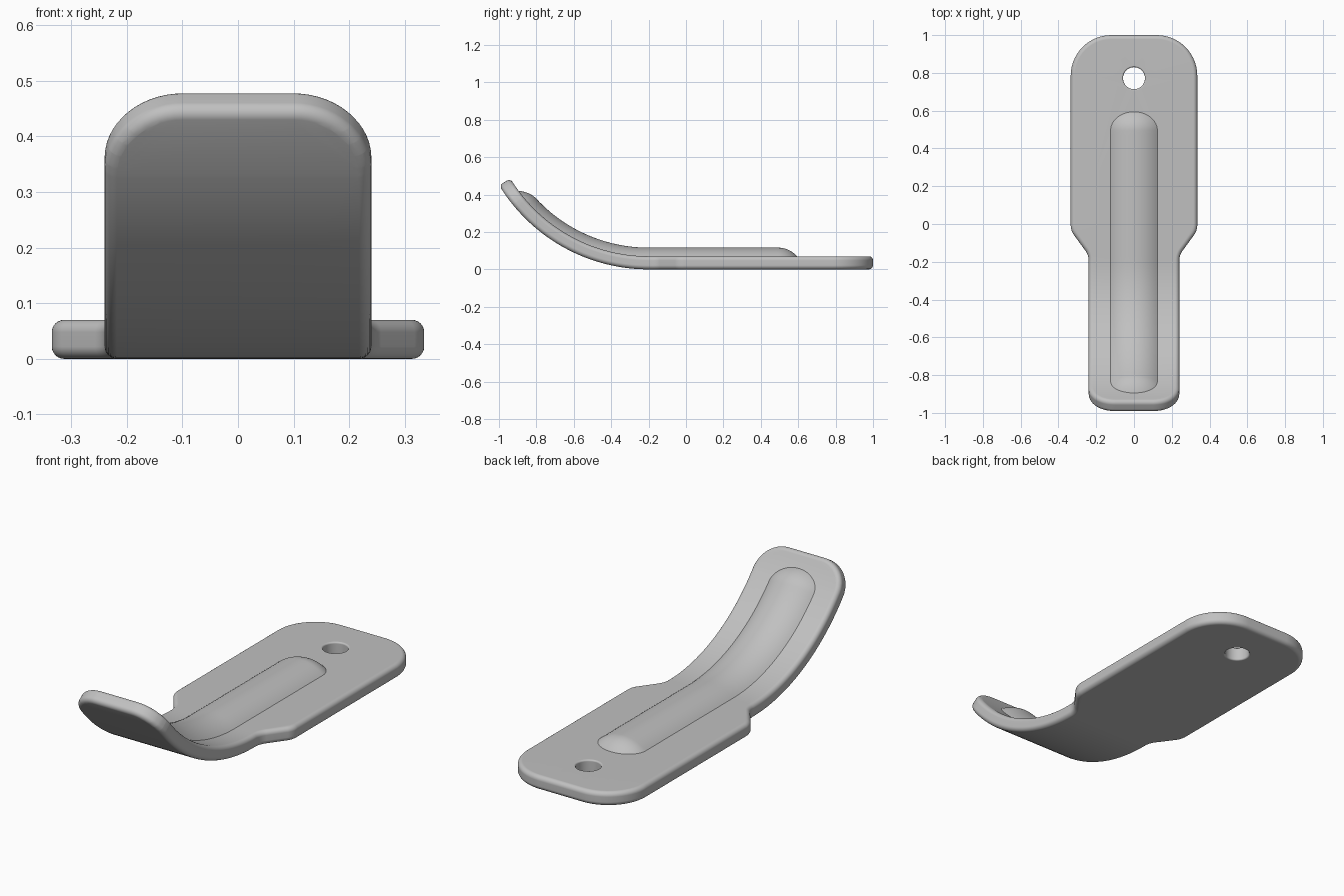
import bpy, bmesh, math
from mathutils import Vector

if "Cube" in bpy.data.objects:
    bpy.data.objects.remove(bpy.data.objects["Cube"], do_unlink=True)

THICK, FILLET = 0.07, 0.022
BEND_Y, BEND_R, NEUTRAL = -0.2, 0.935, 0.9
TIP_Y = BEND_Y - NEUTRAL * math.radians(58.7)

steel = bpy.data.materials.new("grey metal")
steel.use_nodes = True
grey = (0.53, 0.53, 0.53, 1)
steel.diffuse_color = grey
steel.node_tree.nodes["Principled BSDF"].inputs["Base Color"].default_value = grey


def bend(co):
    """Curl everything in front of the bend line upward."""
    if co.y >= BEND_Y:
        return co
    a, r = (BEND_Y - co.y) / NEUTRAL, BEND_R - co.z
    return Vector((co.x, BEND_Y - r * math.sin(a), BEND_R - r * math.cos(a)))


def finish(bm, name, angle):
    for v in bm.verts:
        v.co = bend(v.co)
    bmesh.ops.recalc_face_normals(bm, faces=bm.faces[:])
    mesh = bpy.data.meshes.new(name)
    bm.to_mesh(mesh)
    bm.free()
    obj = bpy.data.objects.new(name, mesh)
    bpy.context.collection.objects.link(obj)
    mesh.materials.append(steel)
    bpy.ops.object.select_all(action="DESELECT")
    obj.select_set(True)
    bpy.context.view_layer.objects.active = obj
    bpy.ops.object.shade_smooth_by_angle(angle=math.radians(angle))
    obj.modifiers.new("Weighted Normal", "WEIGHTED_NORMAL").keep_sharp = True
    return obj


def rounded(corners, steps=14):
    """Counter-clockwise polygon with a circular fillet at each corner."""
    pts = []
    for i, (x, y, r) in enumerate(corners):
        p = Vector((x, y))
        a = (Vector(corners[i - 1][:2]) - p).normalized()
        b = (Vector(corners[(i + 1) % len(corners)][:2]) - p).normalized()
        half = a.angle(b) / 2
        centre = p + (a + b).normalized() * (r / math.sin(half))
        start = p + a * (r / math.tan(half)) - centre
        end = p + b * (r / math.tan(half)) - centre
        sweep = math.pi - 2 * half
        for k in range(steps + 1):
            t = k / steps
            pts.append(centre + (start * math.sin((1 - t) * sweep)
                                 + end * math.sin(t * sweep)) / math.sin(sweep))
    return pts


def inset(pts, d):
    """Shift a loop to its left by d."""
    out = []
    for i, p in enumerate(pts):
        a = (p - pts[i - 1]).normalized()
        b = (pts[(i + 1) % len(pts)] - p).normalized()
        n = Vector((-a.y - b.y, a.x + b.x)).normalized()
        out.append(p + n * d / max(n.dot(Vector((-a.y, a.x))), 0.5))
    return out


def wall(bm, pts, fillet, steps=6):
    """Side wall of a loop with filleted rims; returns the rim edges."""
    arc = [i / steps * math.pi / 2 for i in range(steps + 1)]
    levels = [(fillet * (1 - math.sin(a)), fillet * (1 - math.cos(a))) for a in arc]
    levels += [(d, THICK - z) for d, z in reversed(levels)]
    rings = [[bm.verts.new((p.x, p.y, z)) for p in inset(pts, d)] for d, z in levels]
    n = len(pts)
    for lo, hi in zip(rings, rings[1:]):
        for i in range(n):
            j = (i + 1) % n
            bm.faces.new((lo[i], lo[j], hi[j], hi[i]))
    return [[bm.edges.get((r[i - 1], r[i])) for i in range(n)]
            for r in (rings[0], rings[-1])]


# Plate: broad back pad, narrowed neck and curled tongue, with a round hole
right = [(0.24, TIP_Y, 0.14), (0.24, -0.165, 0.09),
         (0.335, -0.035, 0.09), (0.335, 1.0, 0.215)]
outline = rounded(right + [(-x, y, r) for x, y, r in reversed(right)])
hole = [Vector((0.058 * math.cos(a), 0.772 - 0.058 * math.sin(a)))
        for a in (i * math.tau / 48 for i in range(48))]
bm = bmesh.new()
outer, inner = wall(bm, outline, FILLET), wall(bm, hole, 0.008)
for rim, hole_rim in zip(outer, inner):
    bmesh.ops.triangle_fill(bm, edges=rim + hole_rim, use_beauty=True)
cuts = 36
for i in range(cuts):
    y = BEND_Y + (TIP_Y + FILLET - BEND_Y) * i / cuts
    bmesh.ops.bisect_plane(bm, geom=bm.verts[:] + bm.edges[:] + bm.faces[:],
                           plane_co=(0, y, 0), plane_no=(0, 1, 0), dist=1e-5)
finish(bm, "bent_plate", 40)

# Raised rib: shallow arched bead with rounded ends along the plate
HALF, HEIGHT, END = 0.125, 0.047, 0.1
BACK, FRONT = 0.595, -1.04
arch = (HALF ** 2 + HEIGHT ** 2) / (2 * HEIGHT)
ends = [math.cos(i / 14 * math.pi / 2) for i in range(15)]
stations = [(BACK - END + END * e, e) for e in ends]
span = FRONT + END - (BACK - END)
stations += [(BACK - END + span * i / 60, 0) for i in range(1, 60)]
stations += [(FRONT + END - END * e, e) for e in reversed(ends)]
bm = bmesh.new()
rows = []
for y, e in stations:
    width = HALF * math.sqrt(max(0, 1 - e * e))
    row = []
    for k in range(25):
        x = width * (k / 12 - 1)
        r = math.hypot(x, e * HALF)
        z = math.sqrt(arch ** 2 - r * r) - (arch - HEIGHT)
        row.append(bm.verts.new((x, y, THICK + z - 0.001)))
    rows.append(row)
for a, b in zip(rows, rows[1:]):
    for k in range(24):
        bm.faces.new((a[k], a[k + 1], b[k + 1], b[k]))
bmesh.ops.remove_doubles(bm, verts=bm.verts[:], dist=1e-5)
finish(bm, "raised_rib", 60)
